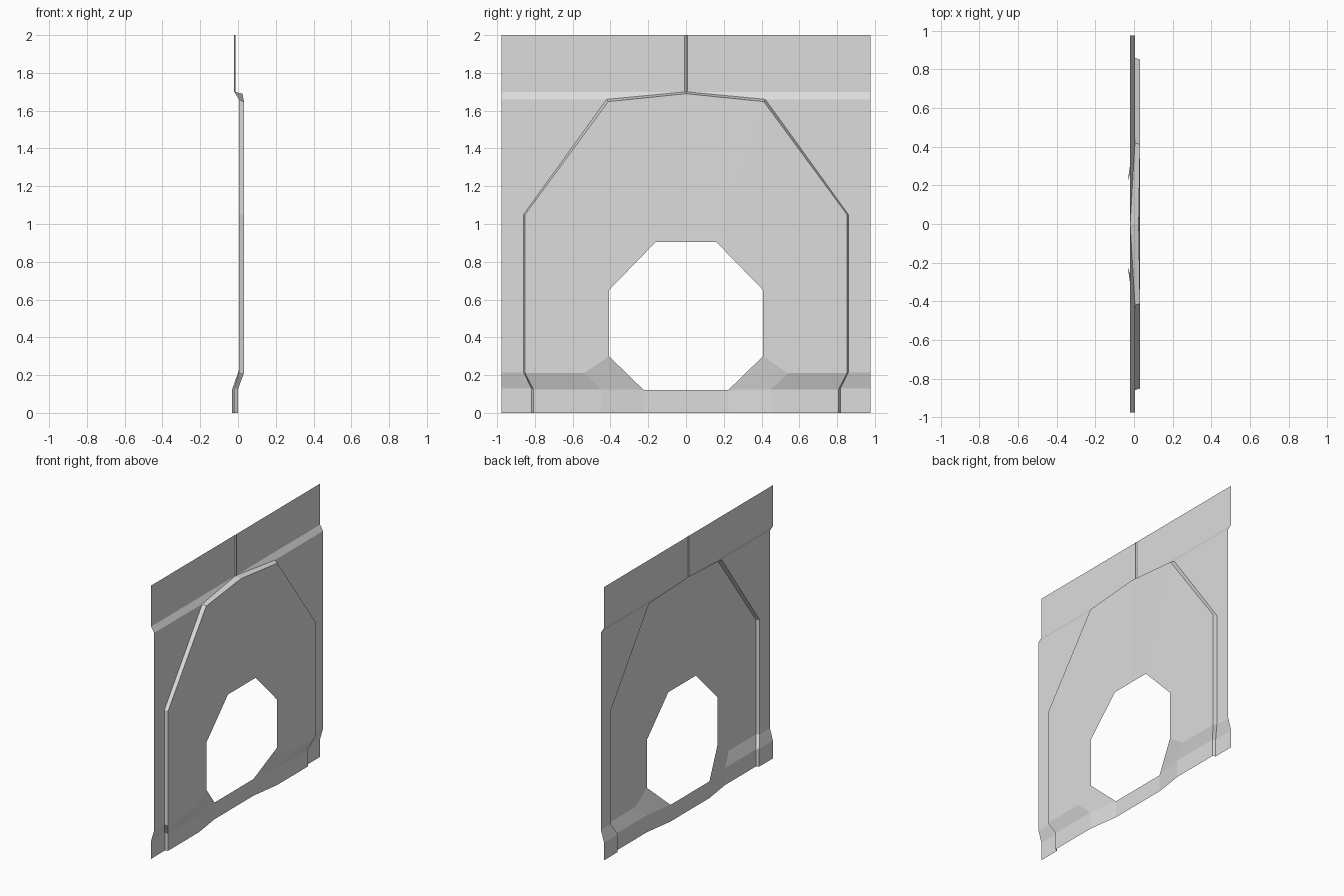
import bpy, bmesh

if "Cube" in bpy.data.objects:
    bpy.data.objects.remove(bpy.data.objects["Cube"])

grey = bpy.data.materials.new("light_grey")
grey.diffuse_color = (0.72, 0.72, 0.72, 1)
grey.use_nodes = True
grey.node_tree.nodes["Principled BSDF"].inputs["Base Color"].default_value = grey.diffuse_color


def sheet(name, faces):
    """Build a thin sheet from half-outlines, mirrored across y = 0."""
    bm = bmesh.new()
    for face in faces:
        for side in (1, -1):
            f = bm.faces.new([bm.verts.new((x, y * side, z)) for x, y, z in face])
            f.normal_update()
            if f.normal.x < 0:
                f.normal_flip()
    bmesh.ops.remove_doubles(bm, verts=bm.verts, dist=0.0005)
    bmesh.ops.triangulate(bm, faces=[f for f in bm.faces if len(f.verts) > 4])
    me = bpy.data.meshes.new(name)
    bm.to_mesh(me)
    bm.free()
    me.materials.append(grey)
    ob = bpy.data.objects.new(name, me)
    bpy.context.collection.objects.link(ob)


# depths of the pressed levels
TOP, OUT, INN, FOOT, MID = -0.02, 0.005, 0.031, 0.0, -0.032
W = 0.977

# arch paths: outer edge on the surround, inner edge on the raised panel
outer = [(TOP, 0, 1.70), (OUT, 0.42, 1.66), (OUT, 0.86, 1.05),
         (OUT, 0.86, 0.215), (TOP, 0.818, 0.13), (TOP, 0.818, 0)]
inner = [(0.024, 0, 1.69), (INN, 0.412, 1.648), (INN, 0.852, 1.05),
         (INN, 0.852, 0.21), (FOOT, 0.808, 0.125), (FOOT, 0.808, 0)]

# upper flange with a shallow centre seam
sheet("upper_flange", [
    [(TOP, 0.008, 2), (TOP, W, 2), (TOP, W, 1.70), (TOP, 0.008, 1.70)],
    [(-0.014, 0, 2), (TOP, 0.008, 2), (TOP, 0.008, 1.70), (-0.014, 0, 1.70)],
])

# surround: sloped band, side areas and stepped-back feet
sheet("surround", [
    [outer[0], (TOP, W, 1.70), (OUT, W, 1.66), outer[1]],
    [outer[1], (OUT, W, 1.66), (OUT, W, 1.05), outer[2]],
    [outer[2], (OUT, W, 1.05), (OUT, W, 0.215), outer[3]],
    [outer[3], (OUT, W, 0.215), (TOP, W, 0.13), outer[4]],
    [outer[4], (TOP, W, 0.13), (TOP, W, 0), outer[5]],
])

# narrow step that lifts the centre panel
sheet("arch_step", [[outer[i], outer[i + 1], inner[i + 1], inner[i]] for i in range(5)])

# centre panel around the eight-sided opening
h_top, h_up, h_low, h_bot = (INN, 0.16, 0.905), (INN, 0.408, 0.65), (INN, 0.408, 0.30), (MID, 0.225, 0.122)
bend_up, bend_low, base = (INN, 0.54, 0.21), (FOOT, 0.45, 0.125), (FOOT, 0.45, 0)
sheet("centre_panel", [
    [inner[0], inner[1], h_top, (INN, 0, 0.905)],
    [inner[1], inner[2], h_up, h_top],
    [inner[2], inner[3], bend_up, h_low, h_up],
    [inner[3], inner[4], bend_low, bend_up],
    [inner[4], inner[5], base, bend_low],
    [h_low, bend_up, bend_low], [h_low, bend_low, h_bot],
    [bend_low, base, (MID, 0.225, 0), h_bot],
    [h_bot, (MID, 0.225, 0), (MID, 0, 0), (MID, 0, 0.122)],
])
